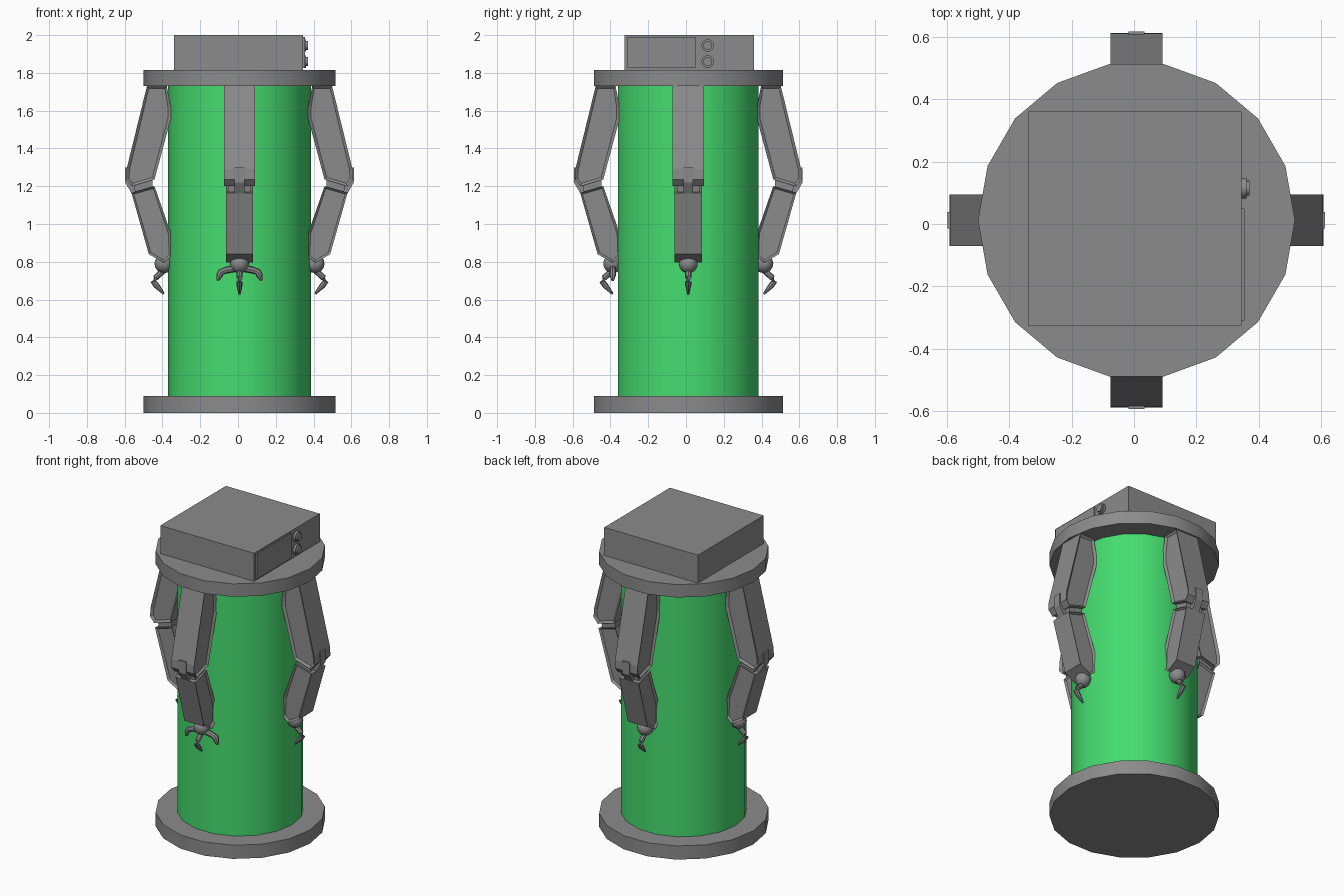
import bpy, bmesh, math
from mathutils import Vector, Matrix

cube = bpy.data.objects.get("Cube")
if cube:
    bpy.data.objects.remove(cube)

CENTRE = Vector((0.008, 0.012, 0))


def material(name, rgb):
    m = bpy.data.materials.new(name)
    m.use_nodes = True
    colour = (*rgb, 1)
    m.diffuse_color = colour
    m.node_tree.nodes["Principled BSDF"].inputs["Base Color"].default_value = colour
    return m


grey = material("grey metal", (0.26, 0.26, 0.26))
green = material("green glow", (0.06, 0.72, 0.16))


def finish(name, bm, mat, smooth=False, turn=0):
    """Turn a bmesh into an object, spun about the body axis."""
    bm.transform(Matrix.Translation(CENTRE) @ Matrix.Rotation(turn, 4, 'Z'))
    bmesh.ops.recalc_face_normals(bm, faces=bm.faces)
    mesh = bpy.data.meshes.new(name)
    bm.to_mesh(mesh)
    bm.free()
    mesh.materials.append(mat)
    ob = bpy.data.objects.new(name, mesh)
    bpy.context.collection.objects.link(ob)
    if smooth:
        bpy.ops.object.select_all(action='DESELECT')
        ob.select_set(True)
        bpy.context.view_layer.objects.active = ob
        bpy.ops.object.shade_smooth_by_angle(angle=math.radians(35))
    return ob


def drum(name, radius, low, high, mat):
    bm = bmesh.new()
    spin = Matrix.Rotation(math.pi / 2, 4, 'Z')  # a corner on the x axis
    place = Matrix.Translation((0, 0, (low + high) / 2)) @ spin
    bmesh.ops.create_cone(bm, cap_ends=True, segments=18, radius1=radius,
                          radius2=radius, depth=high - low, matrix=place)
    # line the corners up with the x axis
    first = min(math.atan2(v.co.y, v.co.x) % (math.pi / 9) for v in bm.verts)
    bm.transform(Matrix.Rotation(-first, 4, 'Z'))
    finish(name, bm, mat, True)


def box(name, low, high, mat):
    bm = bmesh.new()
    low, high = Vector(low) - CENTRE, Vector(high) - CENTRE
    size = high - low
    bmesh.ops.create_cube(bm, size=1, matrix=Matrix.Translation((low + high) / 2)
                          @ Matrix.Diagonal((*size, 1)))
    finish(name, bm, mat)


def slab(name, profile, width, turn, rim=0):
    """Extrude a (radius, height) profile sideways; rim recesses both sides."""
    bm = bmesh.new()
    face = bm.faces.new([bm.verts.new((width / 2, -r, z)) for r, z in profile])
    out = bmesh.ops.extrude_face_region(bm, geom=[face])
    bmesh.ops.translate(bm, vec=(-width, 0, 0),
                        verts=[v for v in out["geom"] if isinstance(v, bmesh.types.BMVert)])
    bmesh.ops.recalc_face_normals(bm, faces=bm.faces)
    if rim:
        sides = [f for f in bm.faces if abs(f.normal.x) > 0.9]
        bmesh.ops.inset_individual(bm, faces=sides, thickness=rim, depth=-0.012)
    finish(name, bm, grey, False, turn)


def tube(name, path, radius, turn):
    """Bent finger with a tapered tip, as rings joined along a path."""
    bm = bmesh.new()
    pts = [Vector(p) for p in path]
    rings = []
    for i, p in enumerate(pts):
        along = (pts[min(i + 1, len(pts) - 1)] - pts[max(i - 1, 0)]).normalized()
        q = along.to_track_quat('Z', 'Y')
        r = radius * (0.35 if i == len(pts) - 1 else 1)
        rings.append([bm.verts.new(p + q @ Vector((r * math.cos(a), r * math.sin(a), 0)))
                      for a in (k * math.pi / 4 for k in range(8))])
    for a, b in zip(rings, rings[1:]):
        for k in range(8):
            j = (k + 1) % 8
            bm.faces.new((a[k], a[j], b[j], b[k]))
    bm.faces.new(rings[0])
    bm.faces.new(rings[-1])
    finish(name, bm, grey, True, turn)


# Body
drum("base_plate", 0.508, 0, 0.09, grey)
drum("body_cylinder", 0.378, 0.09, 1.73, green)
drum("top_plate", 0.508, 1.73, 1.815, grey)

# Control box with side panel and two knobs
box("control_box", (-0.34, -0.325, 1.815), (0.345, 0.36, 2.0), grey)
box("side_panel", (0.345, -0.31, 1.825), (0.354, 0.05, 1.99), grey)
for i, z in enumerate((1.86, 1.945)):
    bm = bmesh.new()
    for radius, depth in ((0.033, 0.03), (0.024, 0.05)):
        bmesh.ops.create_cone(
            bm, cap_ends=True, segments=16, radius1=radius, radius2=radius, depth=depth,
            matrix=Matrix.Translation(Vector((0.345, 0.115, z)) - CENTRE)
            @ Matrix.Rotation(math.pi / 2, 4, 'Y'))
    finish(f"knob_{i + 1}", bm, grey, True)

# Arms, drawn for the front and spun round the body
upper = [(0.49, 1.73), (0.598, 1.29), (0.6, 1.235), (0.57, 1.2), (0.45, 1.236),
         (0.363, 1.56), (0.363, 1.62), (0.385, 1.73)]
lower = [(0.572, 1.165), (0.45, 1.2), (0.363, 0.95), (0.36, 0.83), (0.4, 0.795), (0.48, 0.84)]
elbow = [(0.605, 1.3), (0.605, 1.22), (0.57, 1.16), (0.52, 1.14), (0.48, 1.2), (0.54, 1.3)]
joint = [(0.56, 1.21), (0.55, 1.15), (0.46, 1.17), (0.46, 1.25)]
for k, side in enumerate(("front", "right", "back", "left")):
    turn = k * math.pi / 2
    slab(f"{side}_upper_arm", upper, 0.166, turn, 0.016)
    slab(f"{side}_lower_arm", lower, 0.144, turn, 0.014)
    slab(f"{side}_elbow_hinge", elbow, 0.052, turn)
    slab(f"{side}_elbow_core", joint, 0.12, turn)

    # Wrist ball and fingers
    bm = bmesh.new()
    bmesh.ops.create_uvsphere(bm, u_segments=12, v_segments=8, radius=0.05,
                              matrix=Matrix.Translation((0, -0.4, 0.79)))
    finish(f"{side}_wrist", bm, grey, True, turn)
    tube(f"{side}_finger", [(0, -0.39, 0.765), (0, -0.445, 0.715), (0, -0.455, 0.695),
                            (0, -0.44, 0.675), (0, -0.4, 0.63)], 0.016, turn)
    if side == "front":
        for s, label in ((-1, "right"), (1, "left")):
            tube(f"{side}_{label}_side_finger",
                 [(s * 0.02, -0.4, 0.765), (s * 0.075, -0.4, 0.755),
                  (s * 0.098, -0.4, 0.745), (s * 0.105, -0.4, 0.73),
                  (s * 0.115, -0.4, 0.7)], 0.018, turn)
